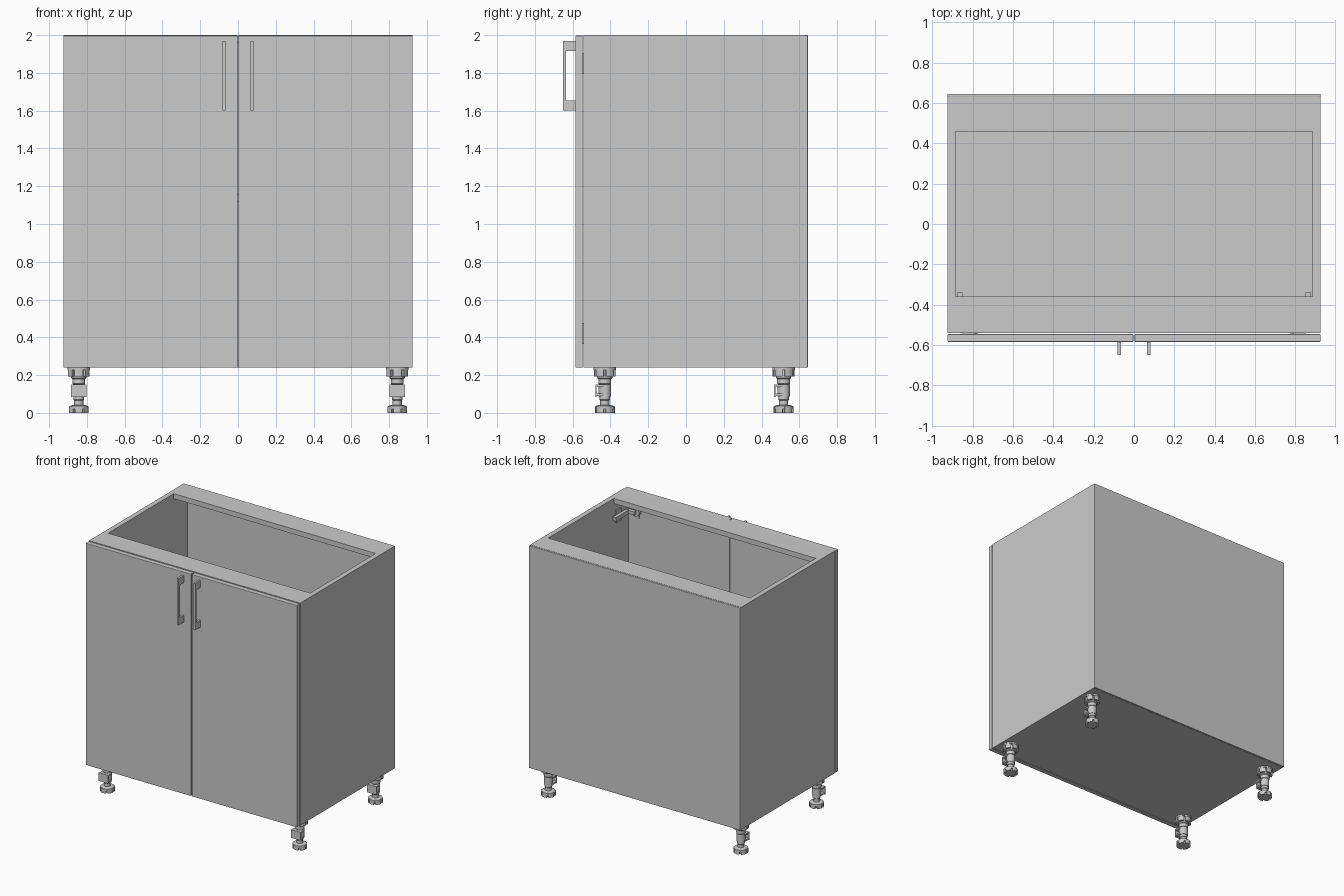
import bpy, bmesh
from math import sin, cos, pi
from mathutils import Matrix, Vector

if "Cube" in bpy.data.objects:
    bpy.data.objects.remove(bpy.data.objects["Cube"])


def finish(name, bm, smooth=False):
    bmesh.ops.recalc_face_normals(bm, faces=bm.faces)
    me = bpy.data.meshes.new(name)
    bm.to_mesh(me)
    bm.free()
    ob = bpy.data.objects.new(name, me)
    bpy.context.collection.objects.link(ob)
    if smooth:
        bpy.ops.object.select_all(action='DESELECT')
        ob.select_set(True)
        bpy.context.view_layer.objects.active = ob
        bpy.ops.object.shade_smooth_by_angle(angle=0.6)
    return ob


def add_box(bm, x0, x1, y0, y1, z0, z1):
    m = (Matrix.Translation(((x0 + x1) / 2, (y0 + y1) / 2, (z0 + z1) / 2))
         @ Matrix.Diagonal((x1 - x0, y1 - y0, z1 - z0, 1)))
    bmesh.ops.create_cube(bm, size=1, matrix=m)


def box(name, *dims, bevel=0):
    bm = bmesh.new()
    add_box(bm, *dims)
    if bevel:
        bmesh.ops.bevel(bm, geom=bm.edges[:], offset=bevel, segments=2,
                        profile=0.5, affect='EDGES')
    return finish(name, bm)


def prism(bm, pts, direction):
    f = bm.faces.new([bm.verts.new(p) for p in pts])
    r = bmesh.ops.extrude_face_region(bm, geom=[f])
    verts = [v for v in r['geom'] if isinstance(v, bmesh.types.BMVert)]
    bmesh.ops.translate(bm, verts=verts, vec=Vector(direction))


def notched_disc(bm, r, r_in, z0, z1, notches):
    # disc whose rim is cut by evenly spaced slots
    pts = []
    for i in range(notches):
        a = 2 * pi * i / notches
        step = 2 * pi / notches
        for rad, t in ((r_in, -0.11), (r_in, 0.11), (r, 0.11), (r, 0.3),
                       (r, 0.5), (r, 0.7), (r, 0.89)):
            ang = a + t * step
            pts.append((rad * cos(ang), rad * sin(ang), z0))
    prism(bm, pts, (0, 0, z1 - z0))


def lathe(bm, profile, n=24):
    rings = [[bm.verts.new((r * cos(2 * pi * i / n), r * sin(2 * pi * i / n), z))
              for i in range(n)] for r, z in profile]
    for a, b in zip(rings, rings[1:]):
        for i in range(n):
            j = (i + 1) % n
            bm.faces.new((a[i], a[j], b[j], b[i]))
    bm.faces.new(rings[0])
    bm.faces.new(rings[-1])


W, T = 0.925, 0.04          # half width, board thickness
FRONT, BACK = -0.542, 0.63  # carcass depth
Z0, Z1 = 0.24, 2.0
IN = W - T

# Carcass boards
box("bottom_panel", -IN, IN, FRONT, BACK, Z0, Z0 + T)
box("shelf", -IN, IN, FRONT + 0.03, BACK, 1.12, 1.16)
box("front_top_rail", -IN, IN, FRONT, -0.36, Z1 - T, Z1)
box("back_top_rail", -IN, IN, 0.46, BACK, Z1 - T, Z1)
box("back_panel", -W, W, BACK, 0.645, Z0, Z1, bevel=0.003)

for s, side in ((-1, "left"), (1, "right")):
    box(side + "_side_panel", *sorted((s * IN, s * W)), FRONT, BACK, Z0, Z1)
    # Door
    box(side + "_door", *sorted((s * 0.003, s * W)), -0.585, -0.547,
        Z0, Z1 - 0.003, bevel=0.003)
    # Handle: C-shaped profile
    bm = bmesh.new()
    prof = [(-0.585, 1.6), (-0.65, 1.6), (-0.65, 1.97), (-0.585, 1.97),
            (-0.585, 1.915), (-0.634, 1.915), (-0.634, 1.655), (-0.585, 1.655)]
    x = s * 0.073 - 0.008
    prism(bm, [(x, y, z) for y, z in prof], (0.016, 0, 0))
    finish(side + "_handle", bm)
    # Concealed hinges, top and bottom
    for z, level in ((1.85, "top"), (0.42, "bottom")):
        bm = bmesh.new()

        def part(xa, xb, y0, y1, h):
            add_box(bm, *sorted((s * xa, s * xb)), y0, y1, z - h, z + h)
        part(IN, 0.875, -0.44, -0.38, 0.05)        # wing plate
        part(0.877, 0.85, -0.5, -0.34, 0.016)      # arm
        part(0.862, 0.80, -0.525, -0.495, 0.014)   # knuckle
        part(0.85, 0.79, -0.549, -0.542, 0.055)    # door plate
        bmesh.ops.create_cone(bm, cap_ends=True, segments=24, radius1=0.034,
                              radius2=0.034, depth=0.03,
                              matrix=Matrix.Translation((s * 0.81, -0.535, z))
                              @ Matrix.Rotation(pi / 2, 4, 'X'))
        finish(f"{side}_{level}_hinge", bm)

# Adjustable leg: socket, stem, plinth clip, slotted foot
bm = bmesh.new()
notched_disc(bm, 0.058, 0.042, 0.193, 0.232, 6)
lathe(bm, [(0.06, 0.228), (0.06, 0.24)])
lathe(bm, [(0.024, 0.035), (0.024, 0.065), (0.028, 0.07), (0.028, 0.15),
           (0.034, 0.155), (0.034, 0.18), (0.04, 0.185), (0.04, 0.2)])
lathe(bm, [(0.033, 0.088), (0.033, 0.15)])
add_box(bm, -0.042, 0.042, -0.05, -0.043, 0.085, 0.15)
for z in (0.09, 0.138):
    add_box(bm, -0.04, 0.04, -0.045, 0.0, z, z + 0.012)
notched_disc(bm, 0.053, 0.036, 0, 0.035, 6)
lathe(bm, [(0.05, 0.02), (0.05, 0.036), (0.032, 0.042)])
leg = finish("front_left_leg", bm, smooth=True)
leg.location = (-0.843, -0.43, 0)
for x, y, name in ((0.843, -0.43, "front_right_leg"),
                   (-0.843, 0.517, "back_left_leg"),
                   (0.843, 0.517, "back_right_leg")):
    ob = leg.copy()
    ob.name = name
    ob.location = (x, y, 0)
    bpy.context.collection.objects.link(ob)
